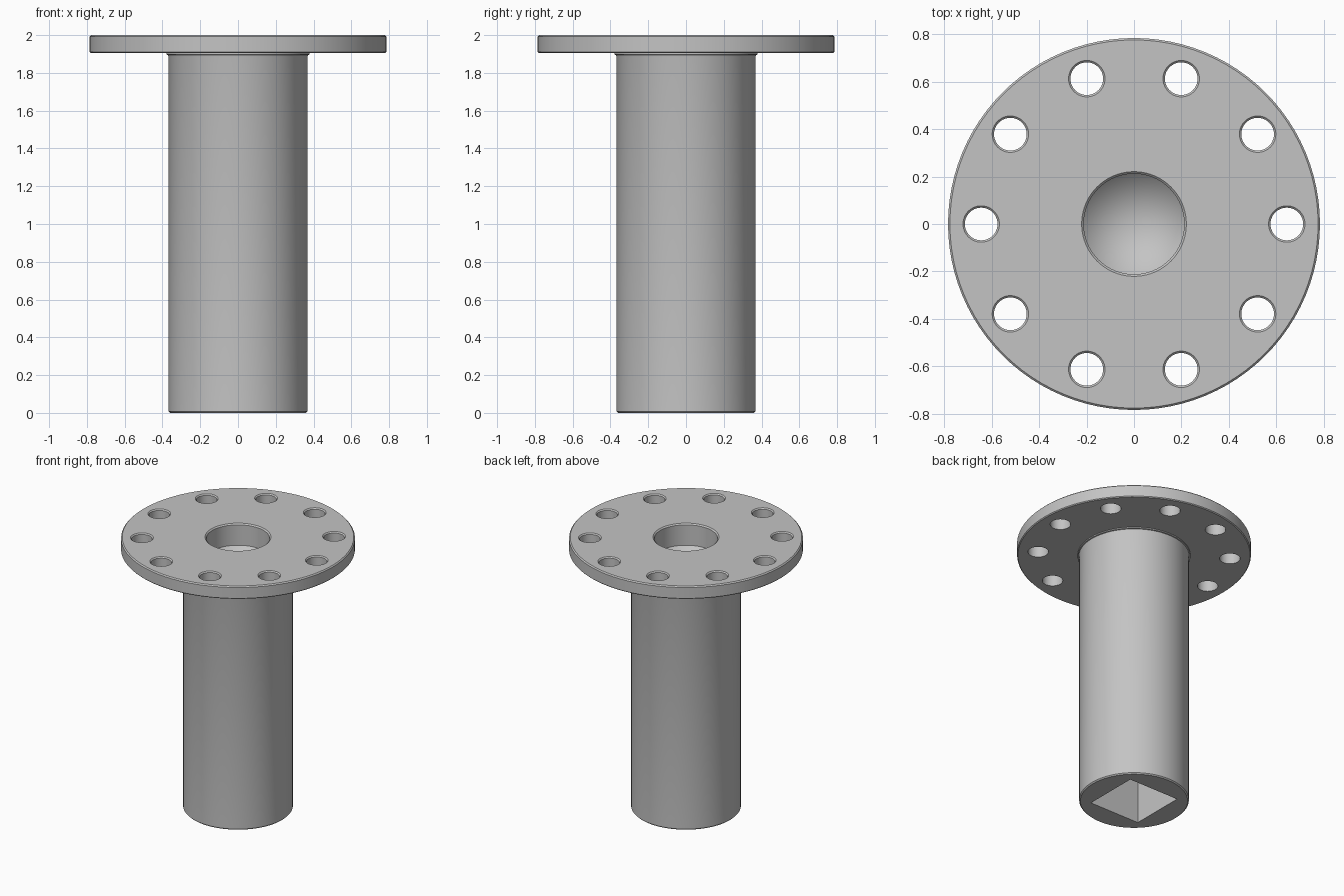
import bpy, bmesh, math
from mathutils import Matrix

if "Cube" in bpy.data.objects:
    bpy.data.objects.remove(bpy.data.objects["Cube"])

steel = bpy.data.materials.new("grey_steel")
steel.diffuse_color = (0.55, 0.55, 0.55, 1)
steel.use_nodes = True
steel.node_tree.nodes["Principled BSDF"].inputs["Base Color"].default_value = steel.diffuse_color


def add_object(name, bm):
    bmesh.ops.recalc_face_normals(bm, faces=bm.faces)
    mesh = bpy.data.meshes.new(name)
    bm.to_mesh(mesh)
    bm.free()
    mesh.materials.append(steel)
    obj = bpy.data.objects.new(name, mesh)
    bpy.context.collection.objects.link(obj)
    return obj


def lathe(bm, profile, sides, x=0, y=0):
    """Revolve (radius, z) points around a vertical axis at x, y; radius 0 is a tip."""
    rings = []
    for r, z in profile:
        if r == 0:
            rings.append([bm.verts.new((x, y, z))] * sides)
        else:
            rings.append([bm.verts.new((x + r * math.cos(2 * math.pi * i / sides),
                                        y + r * math.sin(2 * math.pi * i / sides), z))
                          for i in range(sides)])
    for a, b in zip(rings, rings[1:]):
        for i in range(sides):
            j = (i + 1) % sides
            bm.faces.new(list(dict.fromkeys((a[i], a[j], b[j], b[i]))))
    for ring in (rings[0], rings[-1]):
        if ring[0] != ring[1]:
            bm.faces.new(ring)


# shaft and flange in one turned profile, with edge chamfers and a neck fillet,
# ending in the centre bore with its conical floor
bm = bmesh.new()
lathe(bm, [(0.36, 0), (0.368, 0.008), (0.368, 1.885), (0.371, 1.895), (0.379, 1.897),
           (0.379, 1.905), (0.779, 1.905), (0.785, 1.911), (0.785, 1.992), (0.777, 2.0),
           (0.221, 2.0), (0.212, 1.991), (0.212, 1.84), (0, 1.63)], 96)
body = add_object("flanged_shaft", bm)

# ten bolt holes, countersunk at the top
bm = bmesh.new()
for k in range(10):
    a = k * math.tau / 10
    lathe(bm, [(0.069, 1.85), (0.069, 1.992), (0.085, 2.008)], 40,
          0.645 * math.cos(a), 0.645 * math.sin(a))
bolt_holes = add_object("bolt_hole_cutter", bm)

# square drive socket in the bottom end
bm = bmesh.new()
bmesh.ops.create_cube(bm, size=1, matrix=Matrix.Translation((0, 0, 0.2))
                      @ Matrix.Diagonal((0.41, 0.41, 0.5, 1)))
socket = add_object("socket_cutter", bm)

for cutter in (bolt_holes, socket):
    cutter.hide_render = True
    cut = body.modifiers.new(cutter.name, 'BOOLEAN')
    cut.operation = 'DIFFERENCE'
    cut.solver = 'EXACT'
    cut.object = cutter

# bake the cuts, drop the cutters and smooth the round walls
depsgraph = bpy.context.evaluated_depsgraph_get()
result = bpy.data.meshes.new_from_object(body.evaluated_get(depsgraph))
body.modifiers.clear()
body.data = result
for cutter in (bolt_holes, socket):
    bpy.data.objects.remove(cutter)
bpy.context.view_layer.objects.active = body
body.select_set(True)
bpy.ops.object.shade_smooth_by_angle(angle=math.radians(30))
